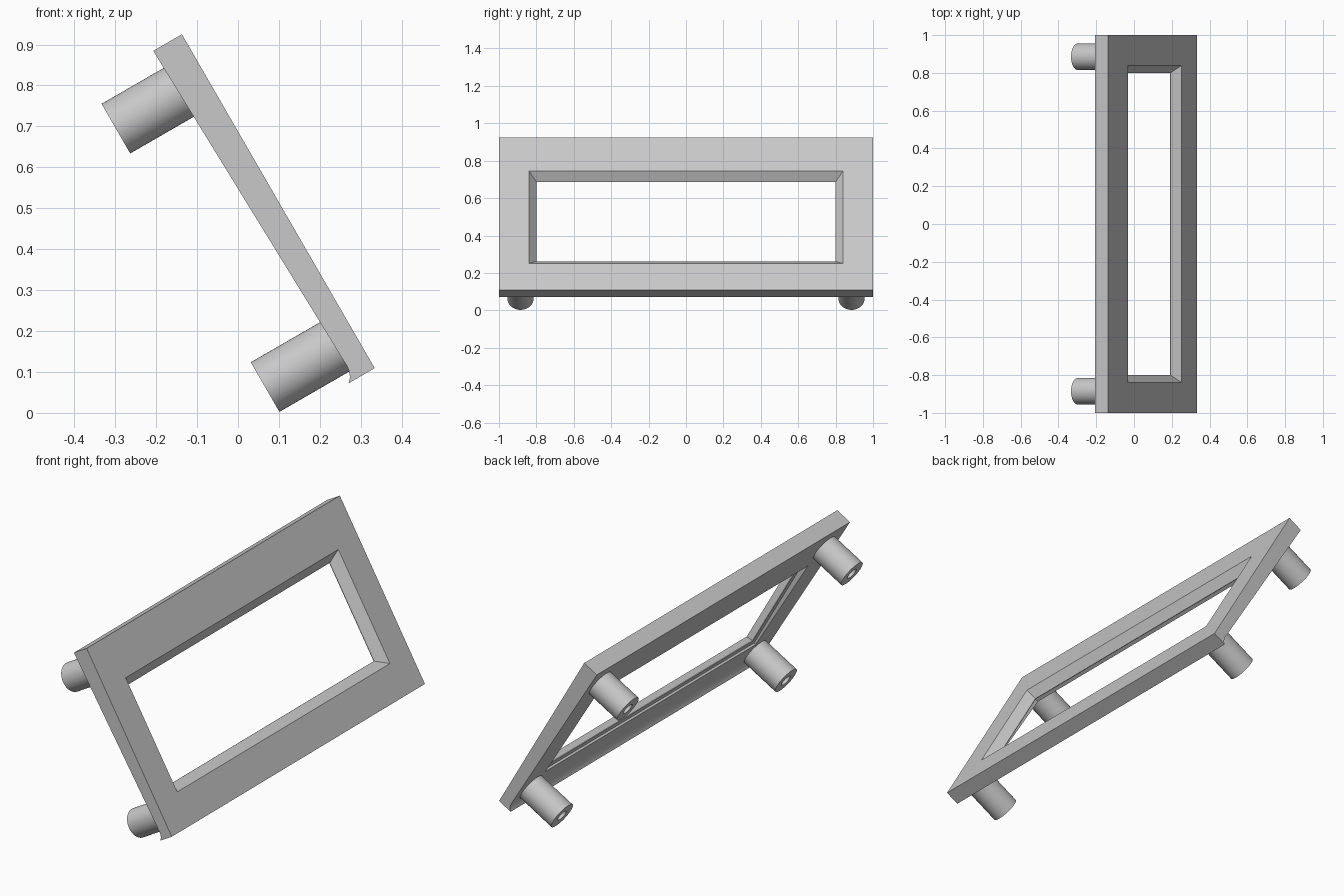
import bpy, bmesh, math
from mathutils import Vector

cube = bpy.data.objects.get("Cube")
if cube:
    bpy.data.objects.remove(cube, do_unlink=True)

grey = bpy.data.materials.new("plain_grey")
grey.use_nodes = True
COLOUR = (0.58, 0.58, 0.58, 1)
grey.diffuse_color = COLOUR
grey.node_tree.nodes["Principled BSDF"].inputs["Base Color"].default_value = COLOUR

# Tilted panel space: u runs down the front face, t runs back into it
TOP = Vector((-0.137, 0, 0.925))
TILT = math.radians(30)
DOWN = Vector((math.sin(TILT), 0, -math.cos(TILT)))
BACK = Vector((-math.cos(TILT), 0, -math.sin(TILT)))


def place(u, y, t):
    return TOP + DOWN * u + BACK * t + Vector((0, y, 0))


def loft(name, rings):
    """Skin a list of equal-length (u, y, t) rings and cap both ends."""
    bm = bmesh.new()
    loops = [[bm.verts.new(place(*p)) for p in ring] for ring in rings]
    for a, b in zip(loops, loops[1:]):
        for i in range(len(a)):
            j = (i + 1) % len(a)
            bm.faces.new((a[i], a[j], b[j], b[i]))
    bm.faces.new(loops[0])
    bm.faces.new(loops[-1])
    bmesh.ops.recalc_face_normals(bm, faces=bm.faces)
    mesh = bpy.data.meshes.new(name)
    bm.to_mesh(mesh)
    bm.free()
    mesh.materials.append(grey)
    obj = bpy.data.objects.new(name, mesh)
    bpy.context.collection.objects.link(obj)
    return obj


def rectangle(t, grow):
    u, hu, hy = 0.4935, 0.2855 + grow, 0.84 + grow
    return [(u - hu, -hy, t), (u + hu, -hy, t), (u + hu, hy, t), (u - hu, hy, t)]


def circle(u, y, t, r, n=48):
    return [(u + r * math.cos(2 * math.pi * i / n), y + r * math.sin(2 * math.pi * i / n), t)
            for i in range(n)]


# Frame: tapered section with a small curled lip along the bottom
section = [(0, 0), (0, 0.081), (0.905, 0.056), (0.919, 0.058),
           (0.932, 0.064), (0.942, 0.074), (0.942, 0)]
frame = loft("frame", [[(u, y, t) for u, t in section] for y in (-1, 1)])

# Window: bevelled from the front, with a shallow rebate at the back
cutter = loft("window_cutter", [rectangle(-0.023, 0.02), rectangle(0.046, -0.04),
                                rectangle(0.049, -0.04), rectangle(0.049, -0.01),
                                rectangle(0.2, -0.01)])
cutter.hide_render = True
cut = frame.modifiers.new("window", "BOOLEAN")
cut.operation = "DIFFERENCE"
cut.solver = "EXACT"
cut.object = cutter
bpy.context.view_layer.update()
graph = bpy.context.evaluated_depsgraph_get()
frame_mesh = bpy.data.meshes.new_from_object(frame.evaluated_get(graph))
frame.modifiers.clear()
frame.data = frame_mesh
bpy.data.objects.remove(cutter, do_unlink=True)

# Posts: round standoffs with a screw hole in the end
for row, u in (("upper", 0.119), ("lower", 0.848)):
    for side, y in (("back", 0.885), ("front", -0.885)):
        post = loft(f"{row}_{side}_post", [circle(u, y, 0.045, 0.07), circle(u, y, 0.255, 0.07),
                                           circle(u, y, 0.255, 0.028), circle(u, y, 0.12, 0.028)])
        bpy.ops.object.select_all(action="DESELECT")
        post.select_set(True)
        bpy.context.view_layer.objects.active = post
        bpy.ops.object.shade_smooth_by_angle(angle=math.radians(35))
